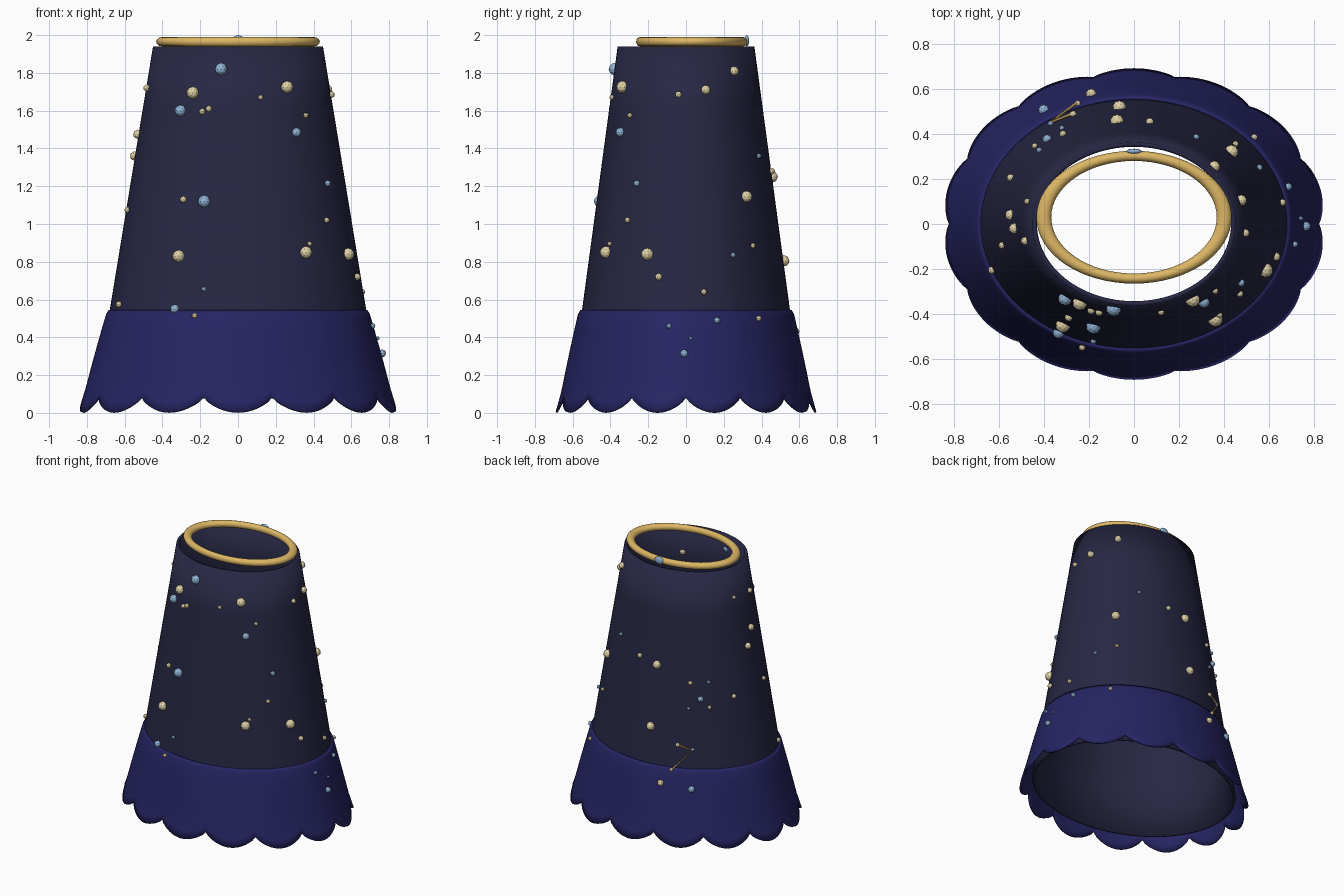
import bpy, bmesh, math
from mathutils import Vector

if "Cube" in bpy.data.objects:
    bpy.data.objects.remove(bpy.data.objects["Cube"])


def material(name, rgb):
    m = bpy.data.materials.new(name)
    m.diffuse_color = (*rgb, 1)
    m.use_nodes = True
    m.node_tree.nodes["Principled BSDF"].inputs["Base Color"].default_value = m.diffuse_color
    return m


NIGHT = material("night cloth", (0.020, 0.020, 0.058))
INDIGO = material("indigo hem", (0.019, 0.018, 0.125))
GOLD = material("gold", (0.72, 0.47, 0.13))
CREAM = material("cream bead", (0.75, 0.65, 0.39))
BLUE = material("blue bead", (0.28, 0.46, 0.67))

BODY = [(0.08, 0.755, 0.613), (1.94, 0.45, 0.362)]            # z, x radius, y radius
HEM = [(0.0, 0.85, 0.692), (0.1, 0.815, 0.663), (0.3, 0.762, 0.622),
       (0.52, 0.70, 0.573), (0.545, 0.685, 0.56)]
LOBES = 14


def radii(profile, z):
    """Ellipse radii of a profile at height z."""
    z = min(max(z, profile[0][0]), profile[-1][0])
    for (z0, a0, b0), (z1, a1, b1) in zip(profile, profile[1:]):
        if z <= z1:
            t = (z - z0) / (z1 - z0)
            return a0 + (a1 - a0) * t, b0 + (b1 - b0) * t


def finish(name, bm, mat, angle=None):
    mesh = bpy.data.meshes.new(name)
    bm.to_mesh(mesh)
    bm.free()
    ob = bpy.data.objects.new(name, mesh)
    bpy.context.collection.objects.link(ob)
    mesh.materials.append(mat)
    if angle:
        bpy.ops.object.select_all(action='DESELECT')
        ob.select_set(True)
        bpy.context.view_layer.objects.active = ob
        bpy.ops.object.shade_smooth_by_angle(angle=math.radians(angle))
    return ob


def tube(name, profile, levels, bottom, cols, mat, thick):
    """Open elliptical shell whose lower edge follows bottom(angle)."""
    bm = bmesh.new()
    top = profile[-1][0]
    rows = []
    for v in levels:
        row = []
        for i in range(cols):
            ang = 2 * math.pi * i / cols - math.pi / 2
            z = top + (bottom(ang) - top) * v
            a, b = radii(profile, z)
            row.append(bm.verts.new((a * math.cos(ang), b * math.sin(ang), z)))
        rows.append(row)
    for hi, lo in zip(rows, rows[1:]):
        for i in range(cols):
            j = (i + 1) % cols
            bm.faces.new((lo[i], lo[j], hi[j], hi[i]))
    ob = finish(name, bm, mat, 40)
    mod = ob.modifiers.new("thickness", 'SOLIDIFY')
    mod.thickness = thick
    mod.offset = -1
    return ob


def scallop(ang):
    return 0.08 * (1 - abs(math.cos(LOBES / 2 * (ang + math.pi / 2))) ** 0.75) + 0.004


# Cloth body and scalloped hem
tube("body", BODY, [i / 6 for i in range(7)], lambda ang: 0.08, 96, NIGHT, 0.02)
tube("hem", HEM, [0, 0.045, 0.2, 0.4, 0.6, 0.8, 0.9, 1], scallop, LOBES * 16, INDIGO, 0.012)

# Gold collar ring, set slightly to the back
bpy.ops.mesh.primitive_torus_add(major_radius=0.4, minor_radius=0.033, major_segments=64,
                                 minor_segments=12, location=(0, 0.03, 1.965))
ring = bpy.context.object
ring.name = "collar_ring"
ring.scale = (1, 0.68, 0.76)
ring.data.materials.append(GOLD)
bpy.ops.object.shade_smooth_by_angle(angle=math.radians(60))


def ball(bm, pos, r, scale=(1, 1, 1)):
    new = bmesh.ops.create_icosphere(bm, subdivisions=2, radius=r)["verts"]
    for v in new:
        v.co = Vector(c * s for c, s in zip(v.co, scale)) + Vector(pos)


# Collar gem
bm = bmesh.new()
ball(bm, (0, 0.322, 1.97), 0.03, (1.2, 0.4, 1))
finish("collar_gem", bm, BLUE, 60)


def on_cloth(side, h, z):
    """Point on the cloth: h is x for front and back, y for left and right."""
    a, b = radii(HEM if z < 0.54 else BODY, z)
    a, b = a + 0.005, b + 0.005
    if side in ("front", "back"):
        y = b * math.sqrt(max(0, 1 - (h / a) ** 2))
        return (h, y if side == "back" else -y, z)
    x = a * math.sqrt(max(0, 1 - (h / b) ** 2))
    return (x if side == "right" else -x, h, z)


# Beads by side: offset, height, radius
cream = {
    "front": [(-.24, 1.695, .033), (-.155, 1.61, .017), (-.19, 1.595, .017), (.26, 1.725, .033),
              (.12, 1.67, .014), (.36, 1.575, .014), (-.29, 1.13, .018), (.47, 1.02, .015),
              (-.315, .83, .033), (.36, .85, .033), (.38, .895, .013), (-.23, .515, .015)],
    "right": [(-.04, 1.685, .018), (.105, 1.71, .025), (.255, 1.81, .025), (.32, 1.145, .031),
              (.355, .885, .014), (-.205, .84, .033), (-.145, .72, .019), (.095, .64, .016),
              (.385, .5, .015)],
    "back": [(.07, 1.28, .018), (-.075, 1.25, .03), (-.065, .805, .03), (-.315, 1.153, .016),
             (-.44, .98, .014), (-.27, .705, .016), (-.25, .53, .014), (-.19, .43, .023)],
    "left": [(.205, 1.04, .017), (.1, 1.73, .014), (-.075, 1.72, .019), (-.02, 1.475, .024),
             (.04, 1.36, .024), (-.095, 1.075, .016), (-.205, .575, .017)],
}
blue = {
    "front": [(-.09, 1.82, .033), (-.305, 1.6, .031), (.31, 1.485, .025), (.475, 1.215, .017),
              (-.18, 1.12, .033), (-.18, .655, .013), (-.335, .55, .025)],
    "right": [(.385, 1.36, .014), (.25, .835, .014), (-.09, .46, .014), (.165, .49, .017),
              (-.01, .315, .021), (.025, .395, .01)],
    "back": [(-.42, 1.16, .013), (-.385, 1.04, .021), (-.32, .97, .012), (-.37, .68, .013),
             (-.4, .41, .024)],
}
for name, beads, mat in (("cream_beads", cream, CREAM), ("blue_beads", blue, BLUE)):
    bm = bmesh.new()
    for side, dots in beads.items():
        for h, z, r in dots:
            ball(bm, on_cloth(side, h, z), r)
    finish(name, bm, mat)

# Thin gold threads joining three beads on the back
points = [Vector(on_cloth("back", h, z)) for h, z in ((-.27, .705), (-.37, .68), (-.25, .53))]
curve = bpy.data.curves.new("bead_thread", 'CURVE')
curve.dimensions = '3D'
curve.bevel_depth = 0.006
curve.bevel_resolution = 1
line = curve.splines.new('POLY')
line.points.add(2)
for p, co in zip(line.points, points):
    p.co = (co.x * 1.008, co.y * 1.008, co.z, 1)
thread = bpy.data.objects.new("bead_thread", curve)
curve.materials.append(GOLD)
bpy.context.collection.objects.link(thread)
